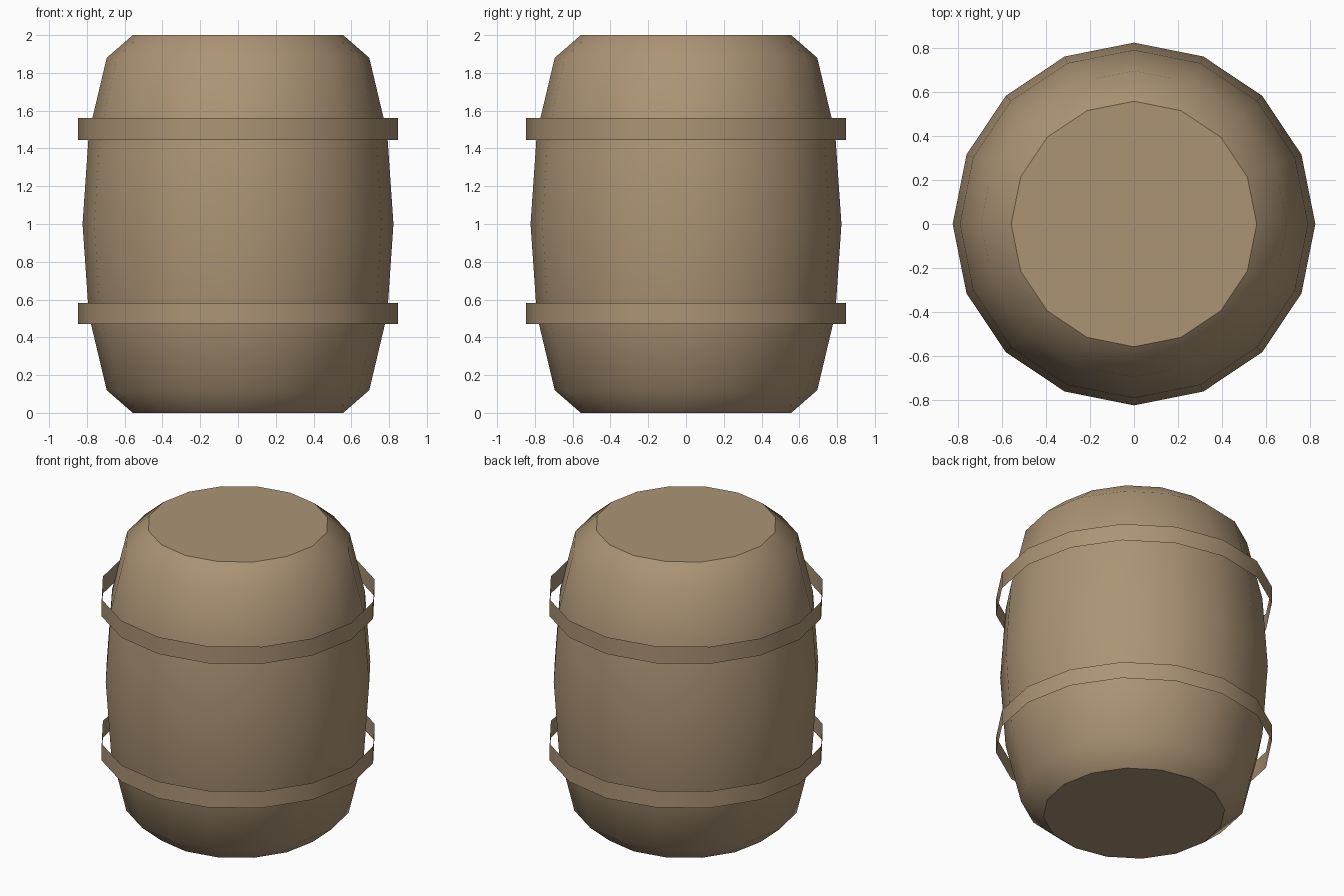
import bpy
import math

cube = bpy.data.objects.get("Cube")
if cube:
    bpy.data.objects.remove(cube, do_unlink=True)

SIDES = 16

wood = bpy.data.materials.new("tan wood")
wood.use_nodes = True
colour = (0.413, 0.296, 0.178, 1.0)
wood.diffuse_color = colour
wood.node_tree.nodes["Principled BSDF"].inputs["Base Color"].default_value = colour


def lathe(name, profile, capped, angle):
    """Spin a (radius, height) profile, listed bottom to top, around z."""
    verts = [(r * math.cos(math.tau * i / SIDES), r * math.sin(math.tau * i / SIDES), z)
             for r, z in profile for i in range(SIDES)]
    faces = []
    for ring in range(len(profile) - 1):
        low, high = ring * SIDES, (ring + 1) * SIDES
        for i in range(SIDES):
            j = (i + 1) % SIDES
            faces.append((low + i, low + j, high + j, high + i))
    if capped:
        top = (len(profile) - 1) * SIDES
        faces.append(tuple(reversed(range(SIDES))))
        faces.append(tuple(range(top, top + SIDES)))
    mesh = bpy.data.meshes.new(name)
    mesh.from_pydata(verts, [], faces)
    mesh.materials.append(wood)
    obj = bpy.data.objects.new(name, mesh)
    bpy.context.collection.objects.link(obj)
    bpy.ops.object.select_all(action='DESELECT')
    obj.select_set(True)
    bpy.context.view_layer.objects.active = obj
    bpy.ops.object.shade_smooth_by_angle(angle=math.radians(angle))
    return obj


# Barrel body: lower half profile, mirrored for the upper half
half = [(0.557, 0.0), (0.695, 0.12), (0.79, 0.52)]
body = half + [(0.823, 1.0)] + [(r, 2.0 - z) for r, z in reversed(half)]
lathe("barrel_body", body, True, 38)

# Thin open hoops standing clear of the staves
for name, low, high in (("lower_hoop", 0.47, 0.583), ("upper_hoop", 1.445, 1.56)):
    lathe(name, [(0.848, low), (0.848, high)], False, 38)
